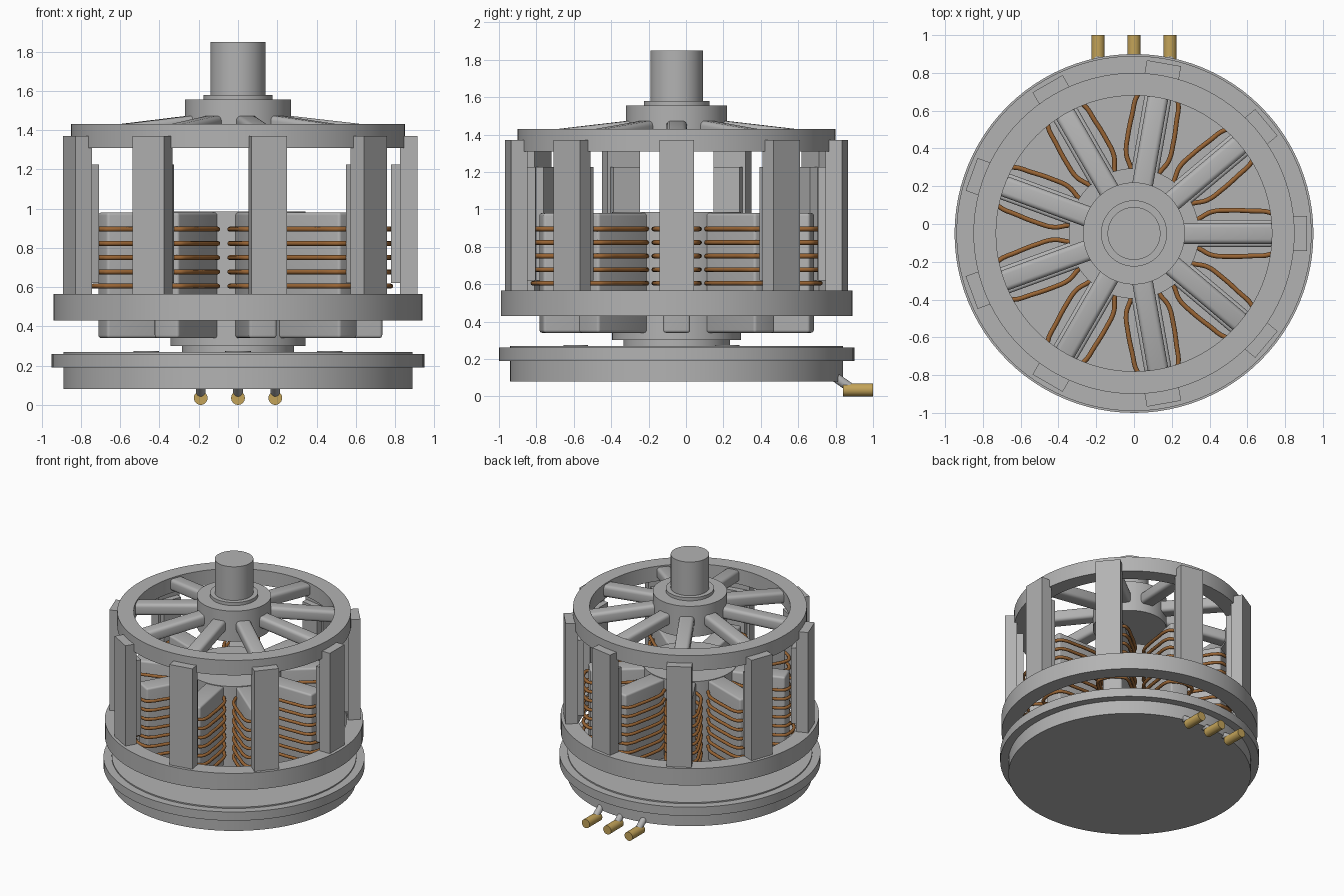
import bpy, bmesh, math
from mathutils import Matrix, Vector

cube = bpy.data.objects.get("Cube")
if cube:
    bpy.data.objects.remove(cube, do_unlink=True)

CY = -0.05          # the motor axis, offset by the rear connectors
COUNT = 9           # teeth, spokes and bars


def material(name, rgb):
    m = bpy.data.materials.new(name)
    m.use_nodes = True
    m.diffuse_color = (*rgb, 1)
    m.node_tree.nodes["Principled BSDF"].inputs["Base Color"].default_value = (*rgb, 1)
    return m


grey = material("steel grey", (0.45, 0.45, 0.45))
copper = material("copper", (0.32, 0.13, 0.035))
brass = material("brass", (0.55, 0.37, 0.10))


def finish(name, bm, mat, smooth=True):
    bmesh.ops.recalc_face_normals(bm, faces=bm.faces)
    mesh = bpy.data.meshes.new(name)
    bm.to_mesh(mesh)
    bm.free()
    mesh.materials.append(mat)
    ob = bpy.data.objects.new(name, mesh)
    bpy.context.collection.objects.link(ob)
    if smooth:
        bpy.ops.object.select_all(action='DESELECT')
        ob.select_set(True)
        bpy.context.view_layer.objects.active = ob
        bpy.ops.object.shade_smooth_by_angle(angle=math.radians(35))
    return ob


def lathe(name, profile, mat, closed=False, steps=96):
    """Spin (radius, z) points about the motor axis."""
    bm = bmesh.new()
    vs = [bm.verts.new((r, CY, z)) for r, z in profile]
    edges = [bm.edges.new(p) for p in zip(vs, vs[1:])]
    if closed:
        edges.append(bm.edges.new((vs[-1], vs[0])))
    bmesh.ops.spin(bm, geom=vs + edges, cent=(0, CY, 0), axis=(0, 0, 1),
                   angle=math.tau, steps=steps)
    bmesh.ops.remove_doubles(bm, verts=bm.verts, dist=1e-4)
    return finish(name, bm, mat)


def ring(name, r0, r1, z0, z1):
    return lathe(name, [(r0, z0), (r1, z0), (r1, z1), (r0, z1)], grey, closed=True)


def radial_box(name, r0, r1, half, z0, z1, angle, bevel=0.0, slope=0.0):
    """Box lying along a radius; slope lowers it per unit of radius."""
    bm = bmesh.new()
    bmesh.ops.create_cube(bm, size=1)
    for v in bm.verts:
        r = r0 + (v.co.x + 0.5) * (r1 - r0)
        z = z0 + (v.co.z + 0.5) * (z1 - z0) - slope * (r - r0)
        v.co = (r, v.co.y * 2 * half, z)
    if bevel:
        bmesh.ops.bevel(bm, geom=bm.edges[:], offset=bevel, segments=4,
                        profile=0.5, affect='EDGES')
    bm.transform(Matrix.Translation((0, CY, 0)) @ Matrix.Rotation(angle, 4, 'Z'))
    return finish(name, bm, grey, bevel > 0)


def tube(name, p0, p1, radius, mat):
    a, b = Vector(p0), Vector(p1)
    bm = bmesh.new()
    bmesh.ops.create_cone(bm, cap_ends=True, segments=32, radius1=radius,
                          radius2=radius, depth=(b - a).length)
    bm.transform(Matrix.Translation((a + b) / 2)
                 @ (b - a).to_track_quat('Z', 'Y').to_matrix().to_4x4())
    return finish(name, bm, mat)


def coil(name, angle, heights):
    """Stack of closed wire loops around one tooth."""
    side = [(0.335, 0.07), (0.36, 0.088), (0.41, 0.114), (0.50, 0.122),
            (0.62, 0.119), (0.725, 0.109), (0.755, 0.088)]
    loop = side + [(r, -w) for r, w in reversed(side)]
    cu = bpy.data.curves.new(name, 'CURVE')
    cu.dimensions = '3D'
    cu.bevel_depth = 0.0125
    cu.bevel_resolution = 2
    cu.resolution_u = 4
    for z in heights:
        sp = cu.splines.new('BEZIER')
        sp.bezier_points.add(len(loop) - 1)
        for p, (r, w) in zip(sp.bezier_points, loop):
            p.co = (r, w, z)
            p.handle_left_type = p.handle_right_type = 'AUTO'
        sp.use_cyclic_u = True
    cu.materials.append(copper)
    ob = bpy.data.objects.new(name, cu)
    ob.location = (0, CY, 0)
    ob.rotation_euler.z = angle
    bpy.context.collection.objects.link(ob)


# Base, with a wide flange and a shallow lip
lathe("base", [(0, 0.08), (0.89, 0.08), (0.89, 0.19), (0.95, 0.19), (0.95, 0.26),
               (0.89, 0.26), (0.89, 0.27), (0, 0.27)], grey)

# Stepped pedestal and central stator column
lathe("stator_column", [(0, 0.26), (0.285, 0.26), (0.285, 0.30), (0.345, 0.30),
                        (0.345, 0.985), (0, 0.985)], grey)

# Mounting pads on the base
for i, deg in enumerate((30, 150, 270)):
    a = math.radians(deg)
    x, y = 0.54 * math.cos(a), CY + 0.54 * math.sin(a)
    tube(f"mounting_pad_{i + 1}", (x, y, 0.25), (x, y, 0.275), 0.065, grey)

# Rotor rings, hub and shaft
ring("lower_ring", 0.82, 0.94, 0.43, 0.565)
ring("upper_ring", 0.73, 0.85, 1.31, 1.43)
lathe("hub_and_shaft", [(0, 1.31), (0.27, 1.31), (0.27, 1.555), (0.175, 1.555),
                        (0.175, 1.58), (0.14, 1.58), (0.14, 1.85), (0, 1.85)], grey)

# Repeated parts around the axis
wire_heights = [0.46 + 0.0725 * k for k in range(7)]
for i in range(COUNT):
    a = math.tau * i / COUNT
    n = i + 1
    radial_box(f"stator_tooth_{n}", 0.30, 0.735, 0.072, 0.34, 0.98, a, bevel=0.015)
    coil(f"coil_{n}", a, wire_heights)
    radial_box(f"spoke_{n}", 0.22, 0.76, 0.055, 1.385, 1.478, a, bevel=0.025, slope=0.115)
    radial_box(f"outer_bar_{n}", 0.825, 0.915, 0.092, 0.56, 1.37, a)
    radial_box(f"magnet_{n}", 0.78, 0.826, 0.075, 0.62, 1.225, a)

# Rear cables and plugs
for n, x in enumerate((-0.19, 0, 0.19), 1):
    tube(f"cable_{n}", (x, 0.78, 0.115), (x, 0.88, 0.045), 0.025, grey)
    tube(f"plug_{n}", (x, 0.84, 0.035), (x, 1.0, 0.035), 0.035, brass)
